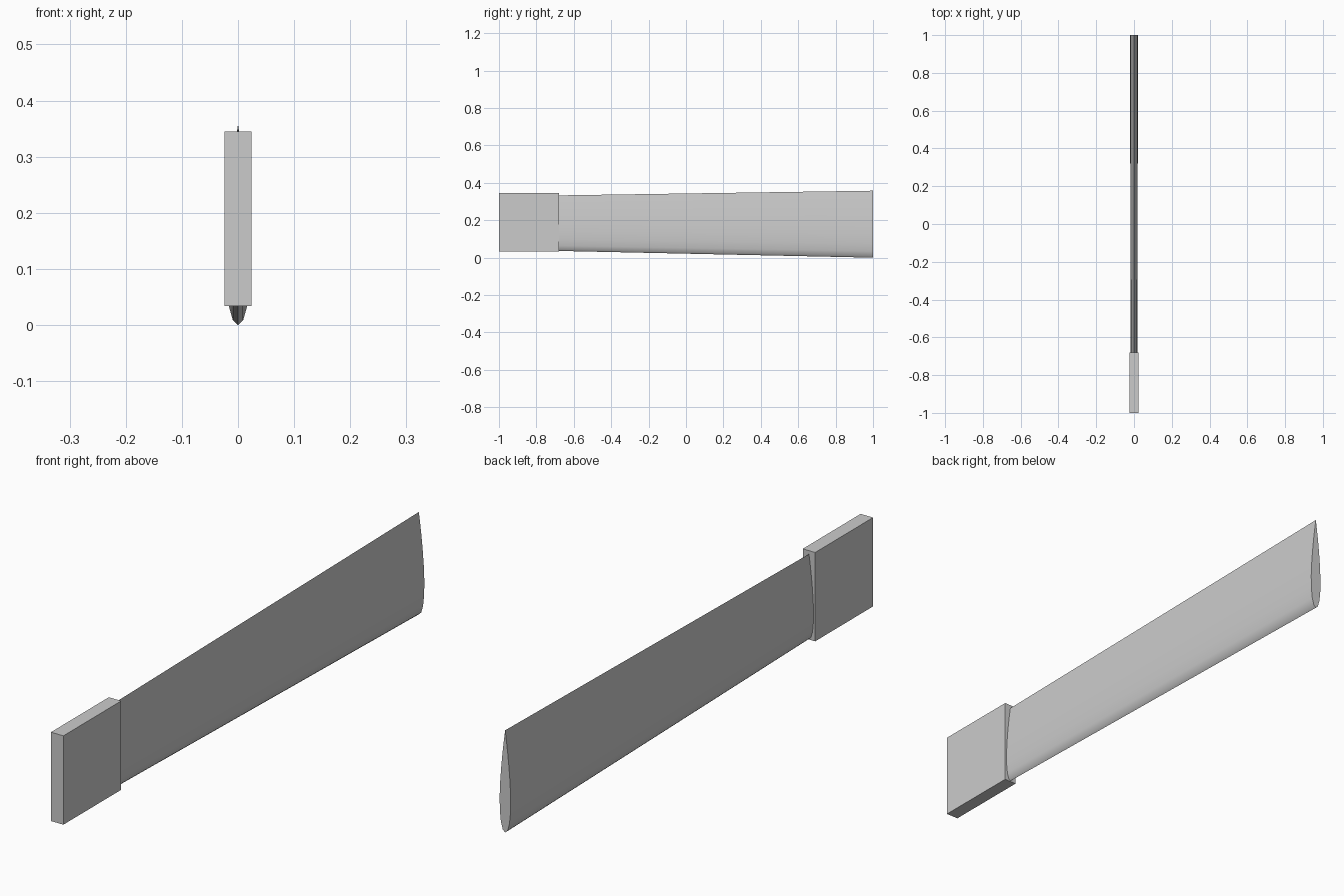
import bpy, bmesh, math

if "Cube" in bpy.data.objects:
    bpy.data.objects.remove(bpy.data.objects["Cube"])

grey = bpy.data.materials.new("light grey")
grey.diffuse_color = (0.6, 0.6, 0.6, 1)
grey.use_nodes = True
grey.node_tree.nodes["Principled BSDF"].inputs["Base Color"].default_value = grey.diffuse_color


def finish(name, bm):
    bmesh.ops.recalc_face_normals(bm, faces=bm.faces[:])
    mesh = bpy.data.meshes.new(name)
    bm.to_mesh(mesh)
    bm.free()
    mesh.materials.append(grey)
    ob = bpy.data.objects.new(name, mesh)
    bpy.context.collection.objects.link(ob)
    return ob


def half_thickness(t, ratio=0.12):
    # symmetric airfoil, closed at the trailing edge
    return 5 * ratio * (0.2969 * math.sqrt(t) - 0.126 * t - 0.3516 * t**2
                        + 0.2843 * t**3 - 0.1036 * t**4)


def section(bm, y, z0, z1, n=10):
    # leading edge down, trailing edge up
    ts = [(1 - math.cos(math.pi * i / n)) / 2 for i in range(n + 1)]
    c = z1 - z0
    pts = [(half_thickness(t) * c, z0 + t * c) for t in ts]
    pts += [(-x, z) for x, z in pts[-2:0:-1]]
    return [bm.verts.new((x, y, z)) for x, z in pts]


# Tapered blade with an airfoil cross-section
bm = bmesh.new()
root = section(bm, -0.68, 0.036, 0.333)
tip = section(bm, 1.0, 0.0, 0.358)
for i in range(len(root)):
    j = (i + 1) % len(root)
    bm.faces.new((root[i], root[j], tip[j], tip[i]))
bm.faces.new(root)
bm.faces.new(tip)
blade = finish("blade", bm)
bpy.context.view_layer.objects.active = blade
blade.select_set(True)
bpy.ops.object.shade_smooth_by_angle(angle=math.radians(40))

# Rectangular mounting block at the root
bm = bmesh.new()
bmesh.ops.create_cube(bm, size=1)
for v in bm.verts:
    v.co = (v.co.x * 0.048, -0.84 + v.co.y * 0.32, 0.1895 + v.co.z * 0.311)
finish("root_block", bm)
